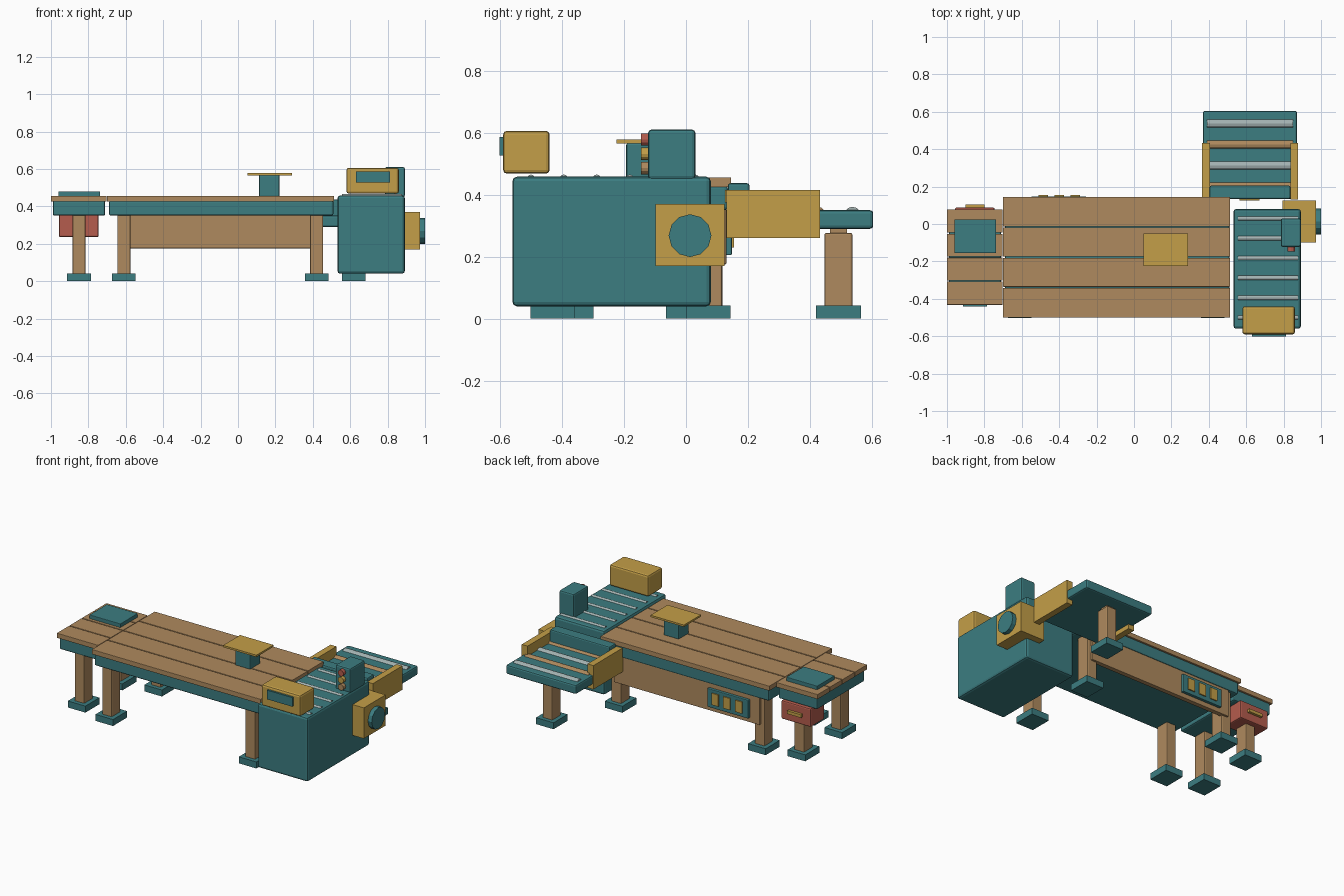
import bpy, math

if "Cube" in bpy.data.objects:
    bpy.data.objects.remove(bpy.data.objects["Cube"])

def material(name, rgb):
    m = bpy.data.materials.new(name)
    m.diffuse_color = (*rgb, 1)
    m.use_nodes = True
    m.node_tree.nodes["Principled BSDF"].inputs["Base Color"].default_value = m.diffuse_color
    return m

TEAL = material("teal paint", (0.045, 0.205, 0.22))
WOOD = material("wood", (0.43, 0.255, 0.112))
YELLOW = material("ochre yellow", (0.55, 0.345, 0.065))
RED = material("brick red", (0.46, 0.107, 0.075))
GREY = material("pale steel", (0.38, 0.46, 0.455))

def finish(ob, name, mat, bevel):
    ob.name = name
    ob.data.materials.append(mat)
    if bevel:
        b = ob.modifiers.new("bevel", "BEVEL")
        b.width, b.segments = bevel, 2
    return ob

def box(name, mat, x, y, z, bevel=0.0):
    """Box given by its (min, max) range on each axis."""
    bpy.ops.mesh.primitive_cube_add(size=1, location=[(a + b) / 2 for a, b in (x, y, z)])
    ob = bpy.context.object
    ob.scale = [b - a for a, b in (x, y, z)]
    bpy.ops.object.transform_apply(location=False, rotation=False, scale=True)
    return finish(ob, name, mat, bevel)

def rod(name, mat, centre, radius, length, axis, sides=12):
    rot = {"x": (0, math.pi / 2, 0), "y": (math.pi / 2, 0, 0)}[axis]
    bpy.ops.mesh.primitive_cylinder_add(vertices=sides, radius=radius, depth=length,
                                        location=centre, rotation=rot)
    return finish(bpy.context.object, name, mat, 0)

def leg(name, x, y, top):
    box(name, WOOD, (x - .035, x + .035), (y - .045, y + .045), (.02, top), .006)
    box(name + "_foot", TEAL, (x - .063, x + .063), (y - .072, y + .072), (0, .042))

def planks(name, x, y0, y1, count=4, gap=.006):
    w = (y1 - y0) / count
    for i in range(count):
        a = y0 + i * w
        box(f"{name}_{i + 1}", WOOD, x, (a + (gap / 2 if i else 0),
            a + w - (gap / 2 if i < count - 1 else 0)), (.425, .456), .002)

# Main table
planks("main_plank", (-.70, .513), -.5, .145)
box("main_apron", TEAL, (-.69, .51), (-.49, .135), (.35, .43), .01)
for x, side in ((-.61, "left"), (.42, "right")):
    leg(f"main_{side}_front_leg", x, -.43, .36)
    leg(f"main_{side}_back_leg", x, .072, .36)

# Back panel with three-button control plate
box("back_panel", WOOD, (-.62, .43), (.098, .13), (.175, .355), .004)
box("control_plate", TEAL, (-.55, -.255), (.125, .148), (.205, .325), .004)
for i in range(3):
    x = -.485 + i * .085
    box(f"control_button_{i + 1}", YELLOW, (x - .025, x + .025), (.14, .155), (.23, .305))

# Side extension table
planks("side_plank", (-1, -.703), -.432, .078)
box("side_apron", TEAL, (-.99, -.71), (-.422, .068), (.35, .43), .01)
leg("side_front_leg", -.85, -.37, .36)
leg("side_back_leg", -.85, .008, .36)
box("side_pad", TEAL, (-.96, -.737), (-.155, .025), (.45, .48), .003)
box("drawer", RED, (-.957, -.745), (-.055, .088), (.235, .355), .008)
box("drawer_handle", YELLOW, (-.90, -.80), (.08, .105), (.288, .308))

# Small stand on the table
box("stand_post", TEAL, (.112, .222), (-.193, -.085), (.45, .568), .008)
box("stand_plate", YELLOW, (.05, .29), (-.225, -.05), (.566, .578))

# Cabinet with roller top
box("cabinet", TEAL, (.532, .892), (-.56, .08), (.04, .458), .014)
for i in range(6):
    rod(f"cabinet_roller_{i + 1}", GREY, (.717, .03 - i * .106, .452), .013, .32, "x")

# Display box
box("display_box", YELLOW, (.58, .86), (-.59, -.44), (.468, .606), .012)
box("display_screen", TEAL, (.63, .812), (-.602, -.58), (.527, .586))

# Signal tower
box("signal_tower", TEAL, (.785, .892), (-.122, .03), (.45, .61), .01)
for name, mat, z in (("top", RED, .578), ("middle", YELLOW, .532), ("bottom", WOOD, .486)):
    rod(f"signal_{name}_light", mat, (.84, -.13, z), .02, .032, "y")

# Motor housing and wheel
box("motor_housing", YELLOW, (.795, .973), (-.098, .125), (.17, .37))
rod("motor_wheel", TEAL, (.98, .013, .268), .069, .04, "x")

# Outfeed conveyor
box("conveyor_tray", TEAL, (.368, .872), (.135, .604), (.29, .35), .01)
leg("conveyor_leg", .62, .492, .277)
box("conveyor_leg_cap", WOOD, (.595, .645), (.465, .52), (.27, .295))
for i, mat in enumerate((GREY, WOOD, GREY, WOOD)):
    rod(f"conveyor_roller_{i + 1}", mat, (.62, .537 - i * .112, .335), .026, .46, "x")
for name, x in (("left", .384), ("right", .857)):
    box(f"conveyor_{name}_rail", YELLOW, (x - .021, x + .021), (.13, .432), (.26, .415))
box("conveyor_crossbar", TEAL, (.405, .836), (.135, .205), (.345, .437), .008)
box("crossbar_plate", YELLOW, (.565, .672), (.126, .137), (.375, .415))
